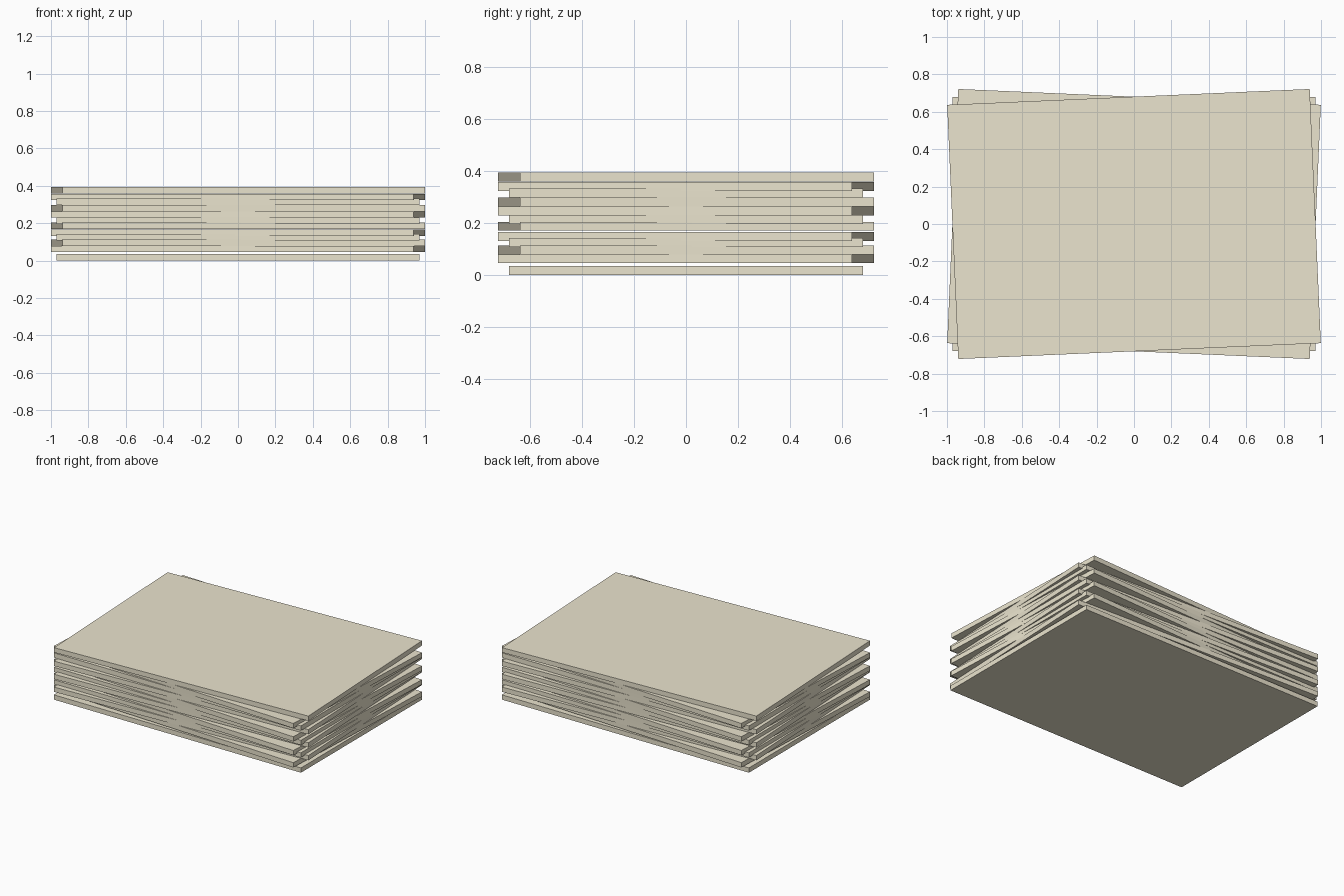
import bpy
import math

if "Cube" in bpy.data.objects:
    bpy.data.objects.remove(bpy.data.objects["Cube"])

W, D, T = 1.94, 1.36, 0.034          # board width, depth, thickness
TWIST = math.radians(2.5)

paper = bpy.data.materials.new("cream_board")
paper.diffuse_color = (0.83, 0.78, 0.62, 1)
paper.use_nodes = True
paper.node_tree.nodes["Principled BSDF"].inputs["Base Color"].default_value = paper.diffuse_color

# Underside height of each board; the spacing in the stack is uneven
bottoms = [0.0, 0.045, 0.079, 0.107, 0.131, 0.170,
           0.196, 0.229, 0.263, 0.298, 0.323, 0.359]
# Boards repeat in threes: straight, clockwise, anticlockwise
twists = [0, -TWIST, TWIST]


def board(i, z):
    bpy.ops.mesh.primitive_cube_add(size=1, location=(0, 0, z + T / 2))
    ob = bpy.context.object
    ob.name = f"board_{i + 1:02d}"
    ob.scale = (W, D, T)
    bpy.ops.object.transform_apply(location=False, rotation=False, scale=True)
    ob.rotation_euler.z = twists[i % 3]
    ob.data.materials.append(paper)


for i, z in enumerate(bottoms):
    board(i, z)
